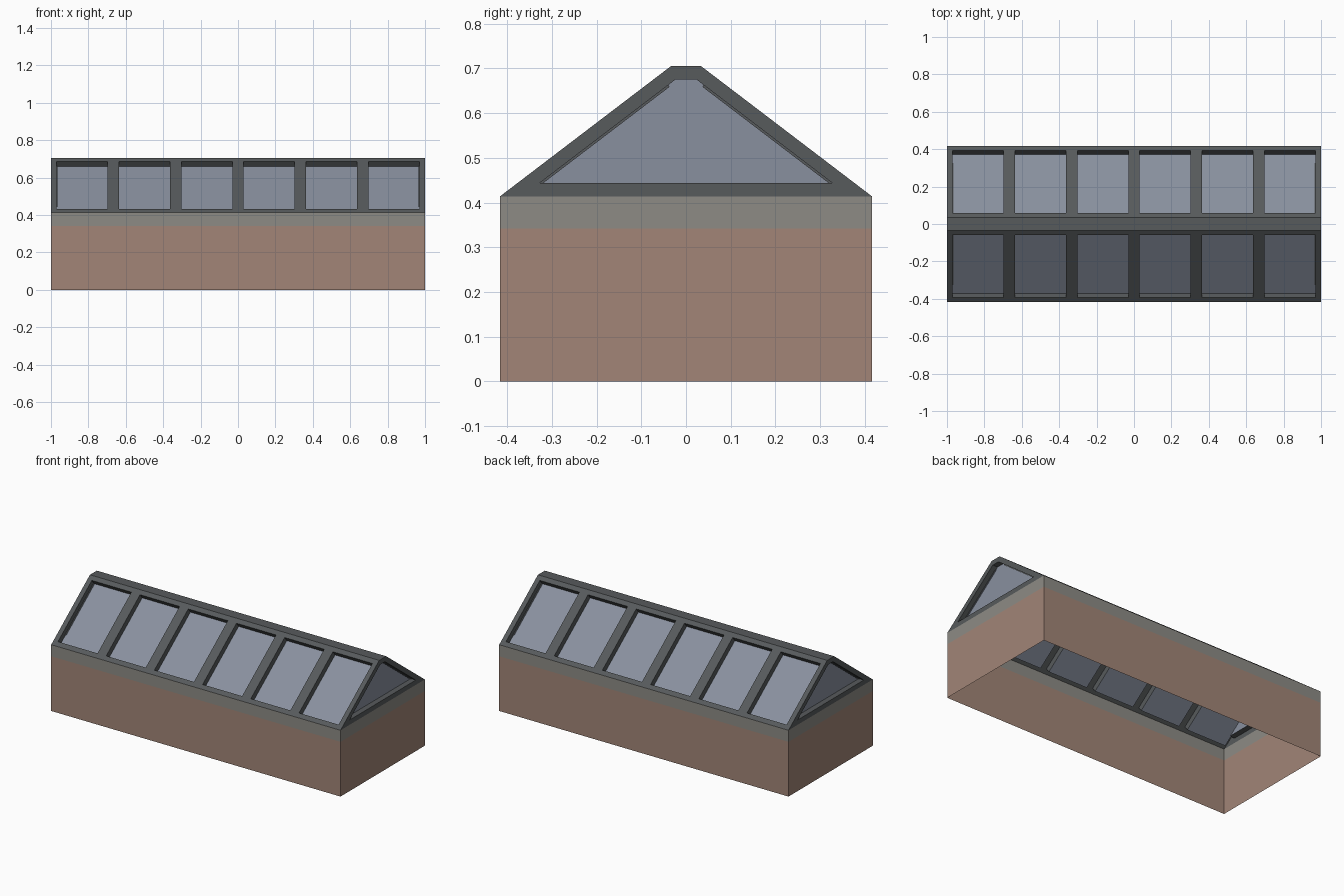
import bpy, bmesh

if "Cube" in bpy.data.objects:
    bpy.data.objects.remove(bpy.data.objects["Cube"])

# Main dimensions
HX, HY = 1.0, 0.416          # half length, half depth
Z_BRICK, Z_EAVE = 0.342, 0.414
RIDGE_Y, RIDGE_Z = 0.034, 0.705
PANES, FRAME, RECESS = 6, 0.03, 0.035


def material(name, rgb):
    m = bpy.data.materials.new(name)
    m.diffuse_color = (*rgb, 1)
    m.use_nodes = True
    m.node_tree.nodes["Principled BSDF"].inputs["Base Color"].default_value = m.diffuse_color
    return m


brick = material("brick", (0.36, 0.235, 0.185))
stone = material("stone_trim", (0.27, 0.26, 0.235))
metal = material("dark_frame", (0.095, 0.103, 0.107))
glass = material("glass", (0.25, 0.28, 0.345))


def finish(bm, name, mats):
    me = bpy.data.meshes.new(name)
    bm.to_mesh(me)
    bm.free()
    for m in mats:
        me.materials.append(m)
    ob = bpy.data.objects.new(name, me)
    bpy.context.collection.objects.link(ob)
    return ob


def face(bm, pts):
    return bm.faces.new([bm.verts.new(p) for p in pts])


def wall_ring(name, z0, z1, mat):
    """Open band of four thin walls."""
    bm = bmesh.new()
    c = [(-HX, -HY), (HX, -HY), (HX, HY), (-HX, HY)]
    for (ax, ay), (bx, by) in zip(c, c[1:] + c[:1]):
        face(bm, [(ax, ay, z0), (bx, by, z0), (bx, by, z1), (ax, ay, z1)])
    bmesh.ops.remove_doubles(bm, verts=bm.verts, dist=1e-4)
    return finish(bm, name, [mat])


def glaze(bm, faces):
    """Leave a frame around each face and sink the glass inside it."""
    bm.normal_update()
    bmesh.ops.inset_individual(bm, faces=faces, thickness=FRAME, use_even_offset=True)
    for f in faces:
        n = f.normal.copy()
        new = bmesh.ops.extrude_discrete_faces(bm, faces=[f])["faces"][0]
        bmesh.ops.translate(bm, verts=new.verts, vec=-n * RECESS)
        new.material_index = 1


# Walls and trim band, open underneath
wall_ring("brick_walls", 0, Z_BRICK, brick)
wall_ring("stone_band", Z_BRICK, Z_EAVE, stone)

# Sloped glazing, front and back
for name, s in (("front_roof_slope", -1), ("back_roof_slope", 1)):
    bm = bmesh.new()
    w = 2 * HX / PANES
    cells = []
    for i in range(PANES):
        a, b = -HX + i * w, -HX + (i + 1) * w
        pts = [(a, s * HY, Z_EAVE), (b, s * HY, Z_EAVE),
               (b, s * RIDGE_Y, RIDGE_Z), (a, s * RIDGE_Y, RIDGE_Z)]
        cells.append(face(bm, pts if s < 0 else pts[::-1]))
    glaze(bm, cells)
    finish(bm, name, [metal, glass])

# Gable glazing at both ends
for name, s in (("left_gable", -1), ("right_gable", 1)):
    bm = bmesh.new()
    pts = [(s * HX, -HY, Z_EAVE), (s * HX, HY, Z_EAVE),
           (s * HX, RIDGE_Y, RIDGE_Z), (s * HX, -RIDGE_Y, RIDGE_Z)]
    glaze(bm, [face(bm, pts if s > 0 else pts[::-1])])
    finish(bm, name, [metal, glass])

# Flat ridge cap
bm = bmesh.new()
face(bm, [(-HX, -RIDGE_Y, RIDGE_Z), (HX, -RIDGE_Y, RIDGE_Z),
          (HX, RIDGE_Y, RIDGE_Z), (-HX, RIDGE_Y, RIDGE_Z)])
finish(bm, "ridge_cap", [metal])
